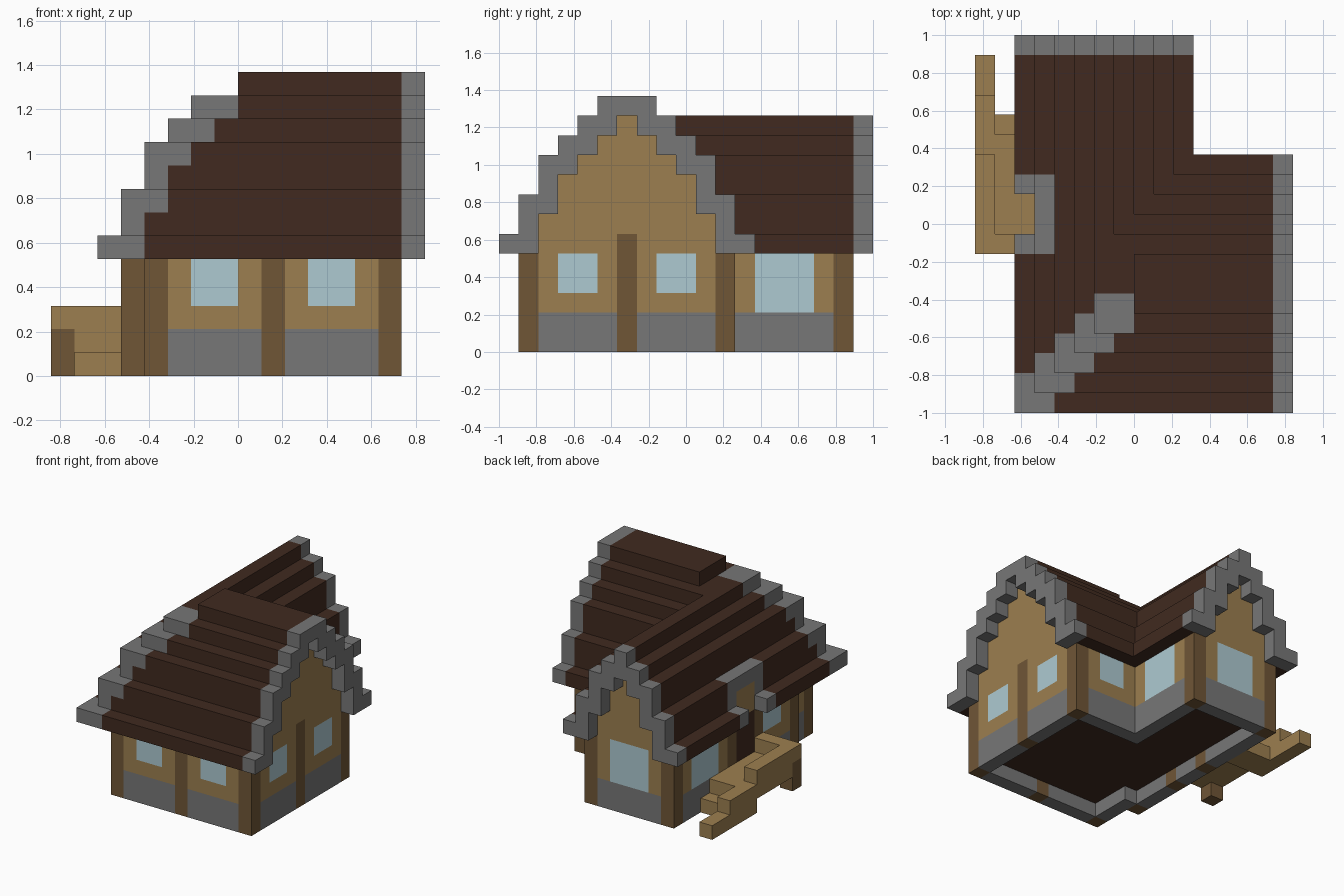
import bpy, bmesh
from itertools import product

cube = bpy.data.objects.get("Cube")
if cube:
    bpy.data.objects.remove(cube, do_unlink=True)

U = 2 / 19  # edge of one building block


def material(name, rgb):
    m = bpy.data.materials.new(name)
    m.use_nodes = True
    m.diffuse_color = (*rgb, 1)
    m.node_tree.nodes["Principled BSDF"].inputs["Base Color"].default_value = (*rgb, 1)
    return m


MATS = {
    "roof": material("dark brown shingle", (0.052, 0.023, 0.014)),
    "stone": material("grey stone", (0.184, 0.184, 0.184)),
    "plank": material("tan plank", (0.335, 0.212, 0.08)),
    "log": material("brown log", (0.162, 0.093, 0.037)),
    "glass": material("pale blue glass", (0.42, 0.59, 0.64)),
}

blocks = {}  # cell -> (part name, material key)


def fill(part, mat, xs, ys, zs):
    """Fill an inclusive range of cells."""
    spans = [range(a, b + 1) for a, b in (xs, ys, zs)]
    for cell in product(*spans):
        blocks[cell] = (part, mat)


# Roof shape: height of each step, and underside for each height
STEPS = [6, 8, 10, 11, 12, 13, 13]
UNDERSIDE = {6: 5, 8: 5, 10: 7, 11: 9, 12: 10, 13: 11}


def roof_top(i, j):
    top = 0
    if j <= 12:  # main wing, hipped at its west end
        hip = 13 if i > 7 else STEPS[min(i - 2, 4)]
        top = min(STEPS[min(j, 12 - j)], hip)
    if i <= 10 and j >= 6:  # rear wing
        top = max(top, STEPS[min(i - 2, 10 - i)])
    return top


def underside(i, j):
    top = roof_top(i, j)
    return 12 if top == 13 and j == 6 else UNDERSIDE[top]


# Roof with stone gable ends and a stone hip
for i, j in product(range(2, 16), range(19)):
    top = roof_top(i, j)
    for k in range(underside(i, j), top) if top else ():
        off = i - 2 - j
        on_hip = i <= 7 and j <= 5 and (off == 0 or abs(off) == 1 and k == top - 1)
        if i == 15 or j == 18:
            blocks[i, j, k] = ("gable_trim", "stone")
        elif on_hip:
            blocks[i, j, k] = ("hip_trim", "stone")
        else:
            blocks[i, j, k] = ("roof", "roof")

# Walls around the L-shaped plan, raised floor inside
plan = set(product(range(4, 15), range(1, 12)))
plan |= set(product([3], range(4, 12))) | set(product(range(3, 10), range(12, 18)))
for i, j in plan:
    around = {(i + a, j + b) for a, b in product((-1, 0, 1), repeat=2)}
    if around <= plan:
        blocks[i, j, 1] = ("floor", "roof")
        continue
    for k in range(underside(i, j)):
        blocks[i, j, k] = ("stone_base", "stone") if k < 2 else ("wall", "plank")

# Upright timbers
for i, j in [(4, 1), (9, 1), (14, 1), (14, 11), (9, 17), (3, 17), (3, 4), (3, 8), (3, 11)]:
    fill("timber_post", "log", (i, i), (j, j), (0, 4))
fill("timber_post", "log", (14, 14), (6, 6), (0, 5))

# Windows
for xs, ys, low in [
    ((6, 7), (1, 1), 3), ((11, 12), (1, 1), 3),      # front
    ((14, 14), (3, 4), 3), ((14, 14), (8, 9), 3),    # east gable
    ((11, 12), (11, 11), 3), ((9, 9), (13, 15), 2),  # inner corner
    ((5, 7), (17, 17), 2),                           # rear gable
    ((3, 3), (13, 15), 2), ((3, 3), (6, 7), 3),      # west side
]:
    fill("window", "glass", xs, ys, (low, 4))

# Doorway cut into the west eave
fill("door_surround", "stone", (3, 3), (8, 11), (5, 7))
fill("door_surround", "stone", (2, 2), (8, 11), (5, 5))
fill("wall", "plank", (3, 3), (9, 10), (5, 6))
fill("door", "roof", (3, 3), (9, 10), (2, 4))
for j in (9, 10):
    del blocks[2, j, 5]

# Porch with landing, step, stepped rail and corner post
fill("porch_floor", "plank", (1, 2), (9, 13), (1, 1))
fill("porch_step", "plank", (1, 2), (13, 14), (0, 0))
fill("porch_rail", "plank", (0, 2), (8, 8), (1, 2))
fill("porch_rail", "plank", (0, 0), (9, 12), (1, 2))
fill("porch_rail", "plank", (0, 0), (13, 15), (0, 1))
fill("porch_rail", "plank", (0, 0), (16, 17), (0, 0))
fill("porch_post", "log", (0, 0), (8, 8), (0, 1))


def build(part):
    """Make one object from the exposed sides of a part's blocks."""
    bm = bmesh.new()
    verts = {}
    cells = [c for c, v in blocks.items() if v[0] == part]

    def vert(p):
        if p not in verts:
            verts[p] = bm.verts.new(((p[0] - 8) * U, p[1] * U - 1, p[2] * U))
        return verts[p]

    for cell in cells:
        for axis, side in product(range(3), (0, 1)):
            beside = list(cell)
            beside[axis] += 2 * side - 1
            if tuple(beside) in blocks:
                continue
            ring = []
            for a, b in ((0, 0), (1, 0), (1, 1), (0, 1)):
                p = list(cell)
                p[axis] += side
                p[(axis + 1) % 3] += a
                p[(axis + 2) % 3] += b
                ring.append(vert(tuple(p)))
            bm.faces.new(ring if side else ring[::-1])
    bmesh.ops.dissolve_limit(bm, angle_limit=0.01, verts=bm.verts[:], edges=bm.edges[:])
    mesh = bpy.data.meshes.new(part)
    bm.to_mesh(mesh)
    bm.free()
    mesh.materials.append(MATS[blocks[cells[0]][1]])
    bpy.context.collection.objects.link(bpy.data.objects.new(part, mesh))


for part in sorted({v[0] for v in blocks.values()}):
    build(part)
